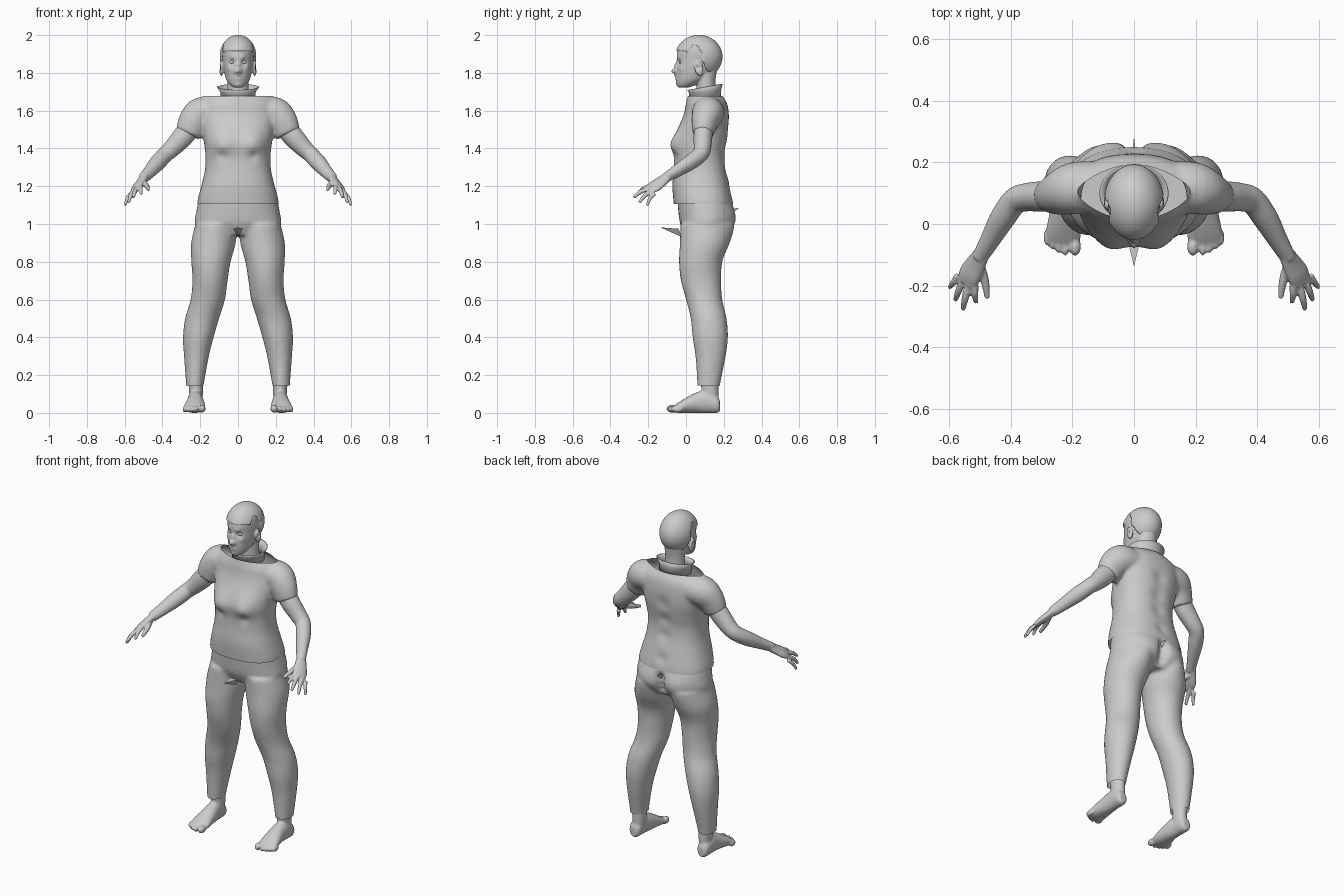
import bpy, bmesh, math
from mathutils import Vector, Matrix


def spline(rows, n=5):
    """Catmull-Rom interpolation of rows of numbers."""
    p = [rows[0]] + list(rows) + [rows[-1]]
    out = []
    for i in range(1, len(p) - 2):
        for k in range(n):
            t = k / n
            out.append([0.5 * (2 * b + (c - a) * t + (2 * a - 5 * b + 4 * c - d) * t * t
                               + (3 * b - a - 3 * c + d) * t ** 3)
                        for a, b, c, d in zip(p[i - 1], p[i], p[i + 1], p[i + 2])])
    return out + [list(rows[-1])]


def loft(bm, rings, mirror=False, caps=True):
    for s in ((1, -1) if mirror else (1,)):
        vs = [[bm.verts.new((s * c[0], c[1], c[2])) for c in r] for r in rings]
        n = len(vs[0])
        for a, b in zip(vs, vs[1:]):
            for i in range(n):
                bm.faces.new((a[i], a[(i + 1) % n], b[(i + 1) % n], b[i]))
        if caps:
            bm.faces.new(vs[0])
            bm.faces.new(vs[-1])


def stack(bm, rows, axis='z', mirror=False, n=40):
    """Rows: position, x centre, x half width, low and high of the other axis, roundness."""
    rings = []
    for t, c, r, b0, b1, e in spline([tuple(q) + (1,) * (6 - len(q)) for q in rows]):
        ring = []
        for i in range(n):
            a = 2 * math.pi * i / n
            ca, sa = math.cos(a), math.sin(a)
            x = c + r * math.copysign(abs(ca) ** e, ca)
            w = (b0 + b1) / 2 + (b1 - b0) / 2 * math.copysign(abs(sa) ** e, sa)
            ring.append((x, w, t) if axis == 'z' else (x, t, w))
        rings.append(ring)
    loft(bm, rings, mirror)


def tube(bm, rows, ref=(0, 1, 0), n=24):
    """Mirrored limb. Rows: x, y, z, radius along ref, radius across it."""
    q = spline(rows)
    pts = [Vector(r[:3]) for r in q]
    rings = []
    for i, r in enumerate(q):
        t = (pts[min(i + 1, len(q) - 1)] - pts[max(i - 1, 0)]).normalized()
        u = Vector(ref)
        u = (u - t * u.dot(t)).normalized()
        v = t.cross(u)
        rings.append([pts[i] + u * r[3] * math.cos(2 * math.pi * k / n)
                      + v * r[4] * math.sin(2 * math.pi * k / n) for k in range(n)])
    loft(bm, rings, True)


def ball(bm, c, r, tilt=0):
    for s in (1, -1):
        m = (Matrix.Translation((s * c[0], c[1], c[2])) @ Matrix.Rotation(tilt, 4, 'X')
             @ Matrix.Diagonal((*r, 1)))
        bmesh.ops.create_uvsphere(bm, u_segments=24, v_segments=16, radius=1, matrix=m)


def finish(name, bm, voxel=0, smooth=4, pushes=(), cuts=()):
    """Fuse the pieces, sculpt with soft pushes, then cut along level planes."""
    bmesh.ops.recalc_face_normals(bm, faces=bm.faces)
    me = bpy.data.meshes.new(name)
    bm.to_mesh(me)
    bm.free()
    ob = bpy.data.objects.new(name, me)
    bpy.context.collection.objects.link(ob)
    if voxel:
        m = ob.modifiers.new("fuse", 'REMESH')
        m.mode, m.voxel_size = 'VOXEL', voxel
        m = ob.modifiers.new("soften", 'SMOOTH')
        m.iterations = smooth
        ev = ob.evaluated_get(bpy.context.evaluated_depsgraph_get())
        me = bpy.data.meshes.new_from_object(ev)
        ob.modifiers.clear()
        ob.data = me
    for c, r, off in pushes:
        for s in ((1, -1) if c[0] else (1,)):
            p = Vector((s * c[0], c[1], c[2]))
            o = Vector((s * off[0], off[1], off[2]))
            for v in me.vertices:
                d = (v.co - p).length / r
                if d < 3:
                    v.co += o * math.exp(-d * d)
    if cuts:
        bm = bmesh.new()
        bm.from_mesh(me)
        for z, up in cuts:
            bmesh.ops.bisect_plane(bm, geom=bm.verts[:] + bm.edges[:] + bm.faces[:],
                                   plane_co=(0, 0, z), plane_no=(0, 0, up), clear_outer=True)
        bm.to_mesh(me)
        bm.free()
    for p in me.polygons:
        p.use_smooth = True
    return ob


# shirt: torso plus short sleeves, open at hem and neck
bm = bmesh.new()
stack(bm, [(1.07, 0, .215, -.06, .25, .85), (1.12, 0, .215, -.066, .248, .85),
           (1.2, 0, .195, -.072, .232, .85), (1.28, 0, .176, -.066, .215, .85),
           (1.36, 0, .172, -.06, .207, .85), (1.43, 0, .18, -.06, .217, .85),
           (1.5, 0, .19, -.042, .227, .85), (1.58, 0, .2, -.012, .227, .9),
           (1.64, 0, .2, 0, .217, 1), (1.68, 0, .18, .01, .192, 1.3),
           (1.71, 0, .16, .02, .18, 1.4)])
tube(bm, [(.13, .12, 1.59, .085, .08), (.195, .115, 1.585, .085, .087),
          (.235, .1, 1.54, .072, .082), (.266, .09, 1.475, .056, .068)])
finish("shirt", bm, .01, 6, [
    ((.085, -.06, 1.43), .07, (0, -.03, -.008)), ((.085, -.07, 1.36), .03, (0, .012, 0)),
    ((0, .22, 1.5), .04, (0, -.01, 0)), ((0, .21, 1.4), .04, (0, -.01, 0)),
    ((0, .21, 1.3), .04, (0, -.01, 0)), ((0, .24, 1.17), .03, (0, -.008, 0))],
    [(1.677, 1), (1.105, -1)])

# collar: flared ring, lower at the front
bm = bmesh.new()
rings = []
for z, rx, ry in [(1.655, .093, .084), (1.70, .094, .085), (1.724, .112, .094),
                  (1.726, .106, .088), (1.70, .086, .077), (1.655, .085, .076)]:
    slope = .18 if z > 1.71 else .05
    rings.append([(rx * math.cos(a), .1 + ry * math.sin(a), z + slope * ry * math.sin(a))
                  for a in (2 * math.pi * i / 48 for i in range(48))])
loft(bm, rings + rings[:1], caps=False)
bmesh.ops.remove_doubles(bm, verts=bm.verts, dist=1e-5)
finish("collar", bm)

# trousers: pelvis and two legs
bm = bmesh.new()
stack(bm, [(.94, 0, .19, 0, .2, .9), (1.0, 0, .228, -.03, .238, .9),
           (1.06, 0, .222, -.04, .25, .9), (1.13, 0, .208, -.046, .237, .9)])
stack(bm, [(1.0, .115, .11, -.03, .23), (.9, .13, .118, -.032, .225),
           (.8, .143, .104, -.037, .192), (.7, .148, .093, -.027, .186),
           (.6, .16, .091, 0, .192), (.5, .19, .09, .025, .215), (.4, .21, .081, .035, .222),
           (.3, .22, .066, .05, .21), (.15, .228, .047, .06, .181),
           (.11, .228, .046, .06, .18)], mirror=True)
finish("trousers", bm, .01, 6, [((.1, .23, 1.0), .09, (0, .026, 0))] + [
    ((0, .25, z), .028, (0, -.03, 0)) for z in (.94, .98, 1.02, 1.06)], [(.145, -1)])

# small pointed cloth folds at the front and back seam
for name, pts in [("front_fold", [(-.024, -.04, .975), (.024, -.04, .975), (0, -.02, .93), (0, -.137, .982)]),
                  ("back_fold", [(-.006, .235, 1.08), (.006, .235, 1.08), (0, .235, 1.05), (0, .281, 1.085)])]:
    me = bpy.data.meshes.new(name)
    me.from_pydata(pts, [], [(0, 1, 2), (0, 3, 1), (1, 3, 2), (2, 3, 0)])
    bpy.context.collection.objects.link(bpy.data.objects.new(name, me))

# arms with hands
bm = bmesh.new()
tube(bm, [(.22, .1, 1.55, .05, .055), (.29, .09, 1.465, .05, .056), (.345, .087, 1.405, .046, .048),
          (.385, .075, 1.368, .043, .043), (.425, .02, 1.325, .04, .043),
          (.465, -.05, 1.28, .031, .035), (.5, -.11, 1.243, .024, .028)])
spread = (.06, .03, -.045)
tube(bm, [(.495, -.1, 1.248, .028, .023), (.515, -.135, 1.222, .037, .02),
          (.533, -.165, 1.2, .041, .018), (.545, -.192, 1.183, .035, .012)], spread)
for a, b, r in [((.515, -.185, 1.205), (.512, -.255, 1.158), .0115),
                ((.535, -.19, 1.19), (.554, -.277, 1.14), .012),
                ((.555, -.18, 1.175), (.579, -.247, 1.113), .0115),
                ((.57, -.165, 1.16), (.598, -.206, 1.098), .0105)]:
    a, b = Vector(a), Vector(b)
    m = a.lerp(b, .5) + Vector((.002, -.005, .006))
    tube(bm, [(*a, r, r), (*m, r, r), (*b, r * .65, r * .65)], spread, 12)
tube(bm, [(.503, -.125, 1.222, .016, .016), (.484, -.18, 1.203, .014, .014),
          (.475, -.24, 1.182, .009, .009)], (1, 0, 0), 12)
finish("arms", bm, .005, 2)

# bare feet with toes
bm = bmesh.new()
stack(bm, [(.18, .228, .02, .01, .06), (.165, .228, .034, 0, .09), (.11, .227, .039, 0, .12),
           (.06, .225, .044, 0, .11), (0, .228, .053, 0, .08), (-.04, .23, .057, 0, .055),
           (-.068, .228, .05, .004, .035)], 'y', True)
stack(bm, [(.04, .225, .035, .08, .17), (.1, .222, .036, .083, .172),
           (.19, .225, .041, .075, .172)], mirror=True)
ball(bm, (.191, -.073, .022), (.019, .03, .021))
for x, y in [(.223, -.076), (.245, -.068), (.264, -.056), (.281, -.043)]:
    ball(bm, (x, y, .019), (.012, .027, .017))
finish("feet", bm, .006, 2)

# head, face, ears and neck
bm = bmesh.new()
stack(bm, [(1.722, 0, .022, -.036, .01), (1.735, 0, .042, -.046, .05), (1.76, 0, .06, -.051, .1),
           (1.79, 0, .07, -.053, .14), (1.83, 0, .078, -.05, .165), (1.87, 0, .082, -.049, .18),
           (1.91, 0, .084, -.047, .182), (1.95, 0, .076, -.03, .165),
           (1.98, 0, .05, .005, .125), (1.99, 0, .02, .04, .09)])
stack(bm, [(1.56, 0, .075, .03, .18), (1.66, 0, .06, .055, .165), (1.74, 0, .057, .055, .155),
           (1.82, 0, .06, .05, .165)])
ball(bm, (.088, .068, 1.822), (.011, .023, .04), .25)
finish("head", bm, .005, 2, [
    ((0, -.052, 1.812), .016, (0, -.027, -.002)), ((.012, -.052, 1.808), .009, (0, -.008, 0)),
    ((0, -.05, 1.842), .014, (0, -.011, 0)), ((.032, -.042, 1.857), .016, (0, .013, 0)),
    ((.03, -.045, 1.882), .015, (0, -.005, 0)), ((0, -.055, 1.785), .012, (0, -.006, 0)),
    ((.012, -.055, 1.768), .011, (0, -.005, 0)), ((0, -.055, 1.776), .006, (0, .005, 0)),
    ((0, -.047, 1.735), .02, (0, -.005, 0)), ((.05, -.03, 1.825), .02, (.003, -.004, 0)),
    ((.1, .062, 1.828), .012, (-.011, 0, 0))])

# eyes
bm = bmesh.new()
ball(bm, (.032, -.023, 1.857), (.015, .013, .011))
finish("eyes", bm)

# hair: cap whose lower part tucks inside the head along the hairline
bm = bmesh.new()
bmesh.ops.create_uvsphere(bm, u_segments=96, v_segments=64, radius=1)
for v in bm.verts:
    p = Vector((v.co.x * .098, v.co.y * .125, v.co.z * .116))
    y = p.y + .068
    if y < .0:
        line = 1.918
    elif y < .09:
        line = 1.90 + .05 * math.sin(math.pi * y / .09)
    else:
        line = 1.86 - 2.4 * (y - .09)
    if p.z + 1.885 < line:
        p *= .8
    v.co = p + Vector((0, .068, 1.885))
finish("hair", bm)
